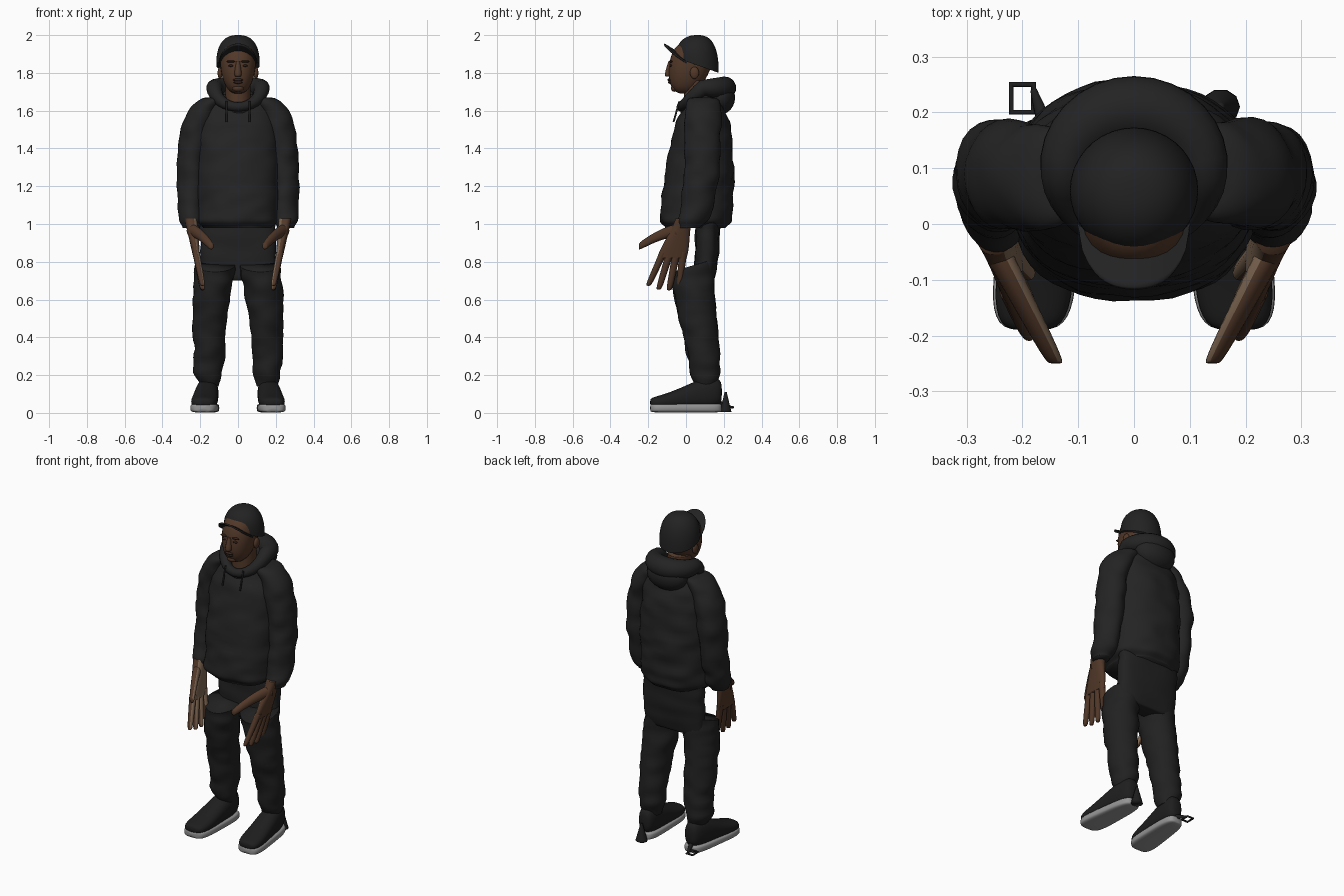
import bpy, bmesh, math
from mathutils import Vector, noise

if "Cube" in bpy.data.objects:
    bpy.data.objects.remove(bpy.data.objects["Cube"])


def material(name, red, green, blue):
    mat = bpy.data.materials.new(name)
    mat.use_nodes = True
    mat.diffuse_color = (red, green, blue, 1)
    shader = mat.node_tree.nodes["Principled BSDF"]
    shader.inputs["Base Color"].default_value = (red, green, blue, 1)
    shader.inputs["Roughness"].default_value = .9
    return mat


CLOTH = material("charcoal cloth", .017, .017, .017)
TROUSER = material("dark trouser cloth", .015, .015, .015)
CAP = material("cap black", .016, .016, .017)
SHOE = material("shoe black", .013, .013, .013)
SOLE = material("sole grey", .3, .3, .3)
SKIN = material("brown skin", .085, .04, .022)
PALM = material("palm tan", .21, .135, .085)
DARK = material("dark skin", .035, .017, .012)


# Shaping rules shared by the parts
def mix(start, end, t):
    return start + (end - start) * t


def smooth(t):
    return t * t * (3 - 2 * t)


def dome(t, power):
    return max(0, 1 - abs(t) ** power) ** (1 / power)


def pinch(t, where, width, amount):
    return 1 - amount * math.exp(-((t - where) / width) ** 2)


def finish(bm, name, *materials):
    bmesh.ops.recalc_face_normals(bm, faces=bm.faces)
    mesh = bpy.data.meshes.new(name)
    bm.to_mesh(mesh)
    bm.free()
    for mat in materials:
        mesh.materials.append(mat)
    for face in mesh.polygons:
        face.use_smooth = True
    ob = bpy.data.objects.new(name, mesh)
    bpy.context.collection.objects.link(ob)
    return ob


def loft(name, shape, mat, side=1, along_y=False, sides=28, steps=24, power=2, fold=0, palm=False):
    """Skin over oval rings; shape(t) gives x, y, z, half width, half depth, tilt."""
    bm = bmesh.new()
    rings = []
    for i in range(steps + 1):
        x, y, z, wide, deep, tilt = shape((1 - math.cos(math.pi * i / steps)) / 2)
        ring = []
        for k in range(sides):
            angle = math.tau * k / sides
            c, s = math.cos(angle), math.sin(angle)
            u = max(wide, .002) * math.copysign(abs(c) ** (2 / power), c)
            v = max(deep, .002) * math.copysign(abs(s) ** (2 / power), s)
            co = Vector((x + u, y, z + v)) if along_y else Vector((x + u, y + v, z + tilt * v))
            wave = noise.noise(Vector((co.x * 9, co.y * 9, co.z * 16 + side)))
            co += Vector((c, s, 0)) * wave * fold
            co.x *= side
            ring.append(bm.verts.new(co))
        rings.append(ring)
    for low, high in zip(rings, rings[1:]):
        for k in range(sides):
            bm.faces.new((low[k - 1], low[k], high[k], high[k - 1]))
    bm.faces.new(rings[0])
    bm.faces.new(rings[-1])
    ob = finish(bm, name, mat, PALM)
    if palm:
        for face in ob.data.polygons:
            face.material_index = int(face.normal.x * side < -.45)


def blob(name, place, size, mat):
    bm = bmesh.new()
    bmesh.ops.create_uvsphere(bm, u_segments=20, v_segments=12, radius=1)
    for vert in bm.verts:
        vert.co = Vector(place) + vert.co * Vector(size)
    return finish(bm, name, mat)


def cord(name, points, mat, cyclic=False):
    """Round cord through points of x, y, z, radius."""
    curve = bpy.data.curves.new(name, "CURVE")
    curve.dimensions = "3D"
    curve.bevel_depth = 1
    curve.bevel_resolution = 5
    curve.use_fill_caps = True
    spline = curve.splines.new("POLY")
    spline.points.add(len(points) - 1)
    for point, (x, y, z, radius) in zip(spline.points, points):
        point.co = (x, y, z, 1)
        point.radius = radius
    spline.use_cyclic_u = cyclic
    spline.use_smooth = True
    curve.materials.append(mat)
    bpy.context.collection.objects.link(bpy.data.objects.new(name, curve))


# Hoodie body
def body_shape(t):
    hem = pinch(t, 0, .03, .15)
    return 0, mix(.05, .1, t), mix(.98, 1.69, t), .22 * dome(t, 5) * hem, .19 * dome(t, 2.5) * hem, 0


loft("hoodie_body", body_shape, CLOTH, sides=48, steps=40, power=2.3, fold=.013)


# Hood rolled round the neck, with its bag behind
def hood_point(angle):
    c, s = math.cos(angle), math.sin(angle)
    return .125 * s, .09 - .115 * c, 1.72 - .1 * max(0, c), .043 - .018 * c


cord("hood", [hood_point(math.tau * k / 32) for k in range(32)], CLOTH, cyclic=True)
blob("hood_bag", (0, .18, 1.67), (.13, .08, .09), CLOTH)
blob("shirt_collar", (0, .05, 1.6), (.085, .08, .06), SHOE)


# Neck, head and face
def head_shape(t):
    girth = dome(1 - t, 2.5) * dome(t, 5)
    return 0, .06 * t - .01, mix(1.69, 1.96, t), .1 * girth, .12 * girth, 0


def nose_shape(t):
    girth = mix(.023, .01, t) * dome(1 - t, 5)
    return 0, mix(-.093, -.083, t), mix(1.78, 1.86, t), girth, girth * 1.1, 0


loft("neck", lambda t: (0, .06, mix(1.58, 1.76, t), .067, .07, 0), SKIN)
loft("head", head_shape, SKIN, power=2.2)
loft("nose", nose_shape, SKIN, sides=14, steps=12)
blob("upper_lip", (0, -.085, 1.763), (.027, .014, .008), DARK)
blob("lower_lip", (0, -.082, 1.75), (.024, .014, .008), DARK)
blob("chin", (0, -.06, 1.72), (.03, .02, .02), SKIN)

# Cap crown and arched brim
loft("cap_crown", lambda t: (0, .06, mix(1.84, 2, t), .115 * dome(t, 2.5), .113 * dome(t, 2.5), .35 * (t - 1)),
     CAP, sides=36)
bm = bmesh.new()
bmesh.ops.create_grid(bm, x_segments=20, y_segments=8, size=1)
for vert in bm.verts:
    across = vert.co.x
    outward = (vert.co.y + 1) / 2 * math.sqrt(max(0, 1 - across ** 4))
    root = .06 - .108 * math.sqrt(1 - .7 * across ** 2)
    vert.co = (.1 * across, root - .07 * outward, 1.905 + .043 * outward - .055 * across ** 2)
finish(bm, "cap_brim", CAP).modifiers.new("thickness", "SOLIDIFY").thickness = .009
blob("cap_button", (0, .06, 1.992), (.01, .01, .008), CAP)

# Seat of the trousers
loft("trouser_seat", lambda t: (0, mix(.1, .12, t), mix(.7, 1.03, t), mix(.17, .2, dome(1 - t, 4)),
                                mix(.04, .065, dome(1 - t, 3)), 0), TROUSER, power=2.6, fold=.008)


def sleeve_shape(t):
    girth = mix(.085, .066, t) * dome(1 - t, 8) * pinch(t, 1, .04, .25)
    return .25 - .12 * math.exp(-6 * t), .09 - .07 * t ** 4, mix(1.67, .98, t), girth, girth * 1.25, 0


def leg_shape(t):
    girth = mix(.076, .105, smooth(t)) * pinch(t, 0, .08, .3)
    return mix(.156, .12, t * t), .105 - .07 * smooth(t), mix(.14, .78, t), girth, girth * 1.06, .3 * t ** 9


def palm_shape(t):
    return (mix(.25, .218, t), mix(-.01, -.075, t), mix(1.03, .82, t),
            mix(.034, .018, t), mix(.045, .078, smooth(t)), 0)


def finger_shape(order):
    knuckle, tip = .035 * order - .12, .055 * order - .2
    end = .64 + .02 * abs(order - 1.6)

    def shape(t):
        girth = mix(.019, .015, t) * dome(t, 6)
        return mix(.222, .187, t), mix(knuckle, tip, t), mix(.85, end, t), girth, girth * 1.1, 0
    return shape


def thumb_shape(t):
    girth = mix(.027, .017, t) * dome(t, 8)
    return mix(.245, .14, t), mix(-.05, -.25, t), mix(.965, .88, t ** 1.5), girth, girth * 1.25, 0


def shoe_shape(t):
    ends = dome(2 * t - 1, 4)
    height = mix(.035, .09, smooth(t))
    return (mix(.185, .155, t), mix(-.19, .19, t), height + .02,
            mix(.075, .055, t) * ends, height * ends, 0)


def sole_shape(t):
    x, y, _, wide, _, _ = shoe_shape(t)
    return x, y, .026, wide * 1.07, .024 * dome(2 * t - 1, 8), 0


for side, word in ((1, "left"), (-1, "right")):
    # Ear, eye, brow and drawstring
    blob(word + "_ear", (side * .095, .045, 1.8), (.013, .024, .032), SKIN)
    blob(word + "_eye", (side * .037, -.08, 1.838), (.016, .008, .006), DARK)
    blob(word + "_brow", (side * .038, -.08, 1.86), (.024, .01, .006), DARK)
    cord(word + "_drawstring", [(side * .06, mix(-.035, -.066, t), mix(1.65, 1.54, t), .005)
                                for t in (0, .5, 1)], CLOTH)

    # Sleeve and hand
    loft(word + "_sleeve", sleeve_shape, CLOTH, side, steps=40, fold=.014)
    loft(word + "_palm", palm_shape, SKIN, side, power=2.4, palm=True)
    for order, label in enumerate(("index", "middle", "ring", "little")):
        loft(f"{word}_{label}_finger", finger_shape(order), SKIN, side, sides=12, steps=12, palm=True)
    loft(word + "_thumb", thumb_shape, SKIN, side, along_y=True, sides=16, palm=True)

    # Trouser leg and shoe
    loft(word + "_trouser_leg", leg_shape, TROUSER, side, steps=40, fold=.013)
    loft(word + "_shoe", shoe_shape, SHOE, side, along_y=True, power=2.4)
    loft(word + "_sole", sole_shape, SOLE, side, along_y=True, power=4)

# Loose scraps behind the heels
cord("heel_loop", [(x, y, .03, .006) for x, y in ((-.18, .2), (-.18, .25), (-.22, .25), (-.22, .2))],
     SHOE, cyclic=True)
cord("heel_loop_tab", [(-.16, .18, .05, .014), (-.18, .24, .03, .006)], SHOE)
loft("heel_scrap", lambda t: (.155, .21, mix(.005, .11, t), mix(.035, .006, t), mix(.032, .006, t), 0),
     SHOE, sides=10, steps=6)
